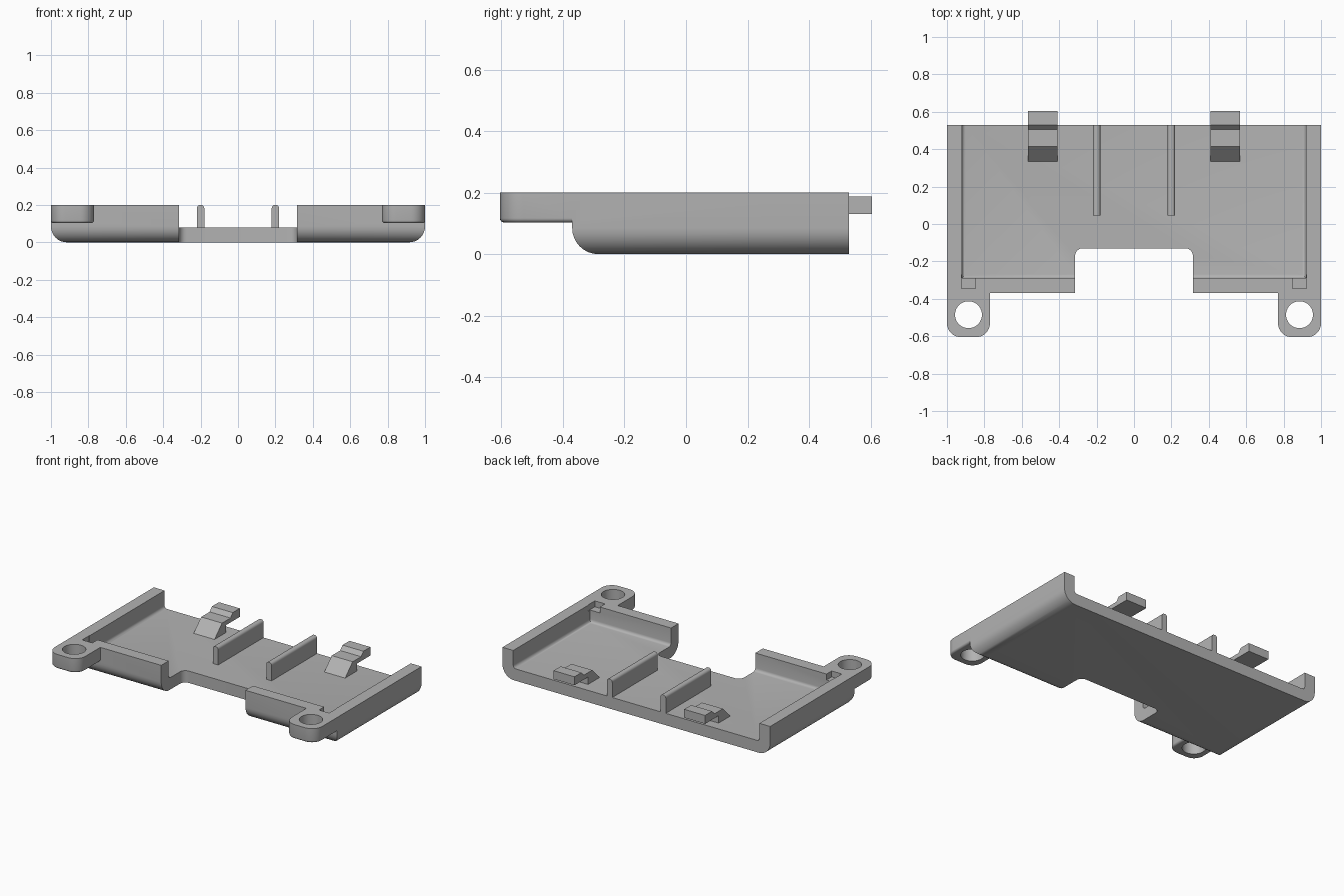
import bpy, bmesh, math
from mathutils import Vector

cube = bpy.data.objects.get("Cube")
if cube:
    bpy.data.objects.remove(cube, do_unlink=True)

grey = bpy.data.materials.new("plain_grey")
grey.use_nodes = True
colour = (0.45, 0.45, 0.45, 1)
grey.diffuse_color = colour
grey.node_tree.nodes["Principled BSDF"].inputs["Base Color"].default_value = colour


def prism(name, outline, axis, low, high, round_edge=None, radius=0.0, segments=4):
    """Extrude an outline along x or z; optionally round the edges chosen by a rule."""
    bm = bmesh.new()
    place = (lambda a, b, c: (c, a, b)) if axis == "x" else (lambda a, b, c: (a, b, c))
    face = bm.faces.new([bm.verts.new(place(a, b, low)) for a, b in outline])
    new = bmesh.ops.extrude_face_region(bm, geom=[face])["geom"]
    moved = [v for v in new if isinstance(v, bmesh.types.BMVert)]
    bmesh.ops.translate(bm, verts=moved, vec=Vector(place(0, 0, high - low)))
    bmesh.ops.recalc_face_normals(bm, faces=bm.faces)
    if round_edge:
        edges = [e for e in bm.edges if round_edge(e.verts[0].co, e.verts[1].co)]
        bmesh.ops.bevel(bm, geom=edges, offset=radius, segments=segments,
                        profile=0.5, affect="EDGES")
    mesh = bpy.data.meshes.new(name)
    bm.to_mesh(mesh)
    bm.free()
    mesh.materials.append(grey)
    obj = bpy.data.objects.new(name, mesh)
    bpy.context.collection.objects.link(obj)
    return obj


def rect(x0, x1, y0, y1):
    return [(x0, y0), (x1, y0), (x1, y1), (x0, y1)]


def arc(cx, cy, r, start, end, steps):
    angles = [math.radians(start + (end - start) * i / steps) for i in range(steps + 1)]
    return [(cx + r * math.cos(a), cy + r * math.sin(a)) for a in angles]


def combine(target, tool, operation):
    mod = target.modifiers.new(operation, "BOOLEAN")
    mod.operation, mod.solver, mod.object = operation, "EXACT", tool
    bpy.context.view_layer.objects.active = target
    bpy.ops.object.modifier_apply(modifier=mod.name)
    bpy.data.objects.remove(tool, do_unlink=True)


def smooth(obj):
    bpy.ops.object.select_all(action="DESELECT")
    obj.select_set(True)
    bpy.context.view_layer.objects.active = obj
    bpy.ops.object.shade_smooth_by_angle(angle=math.radians(30))


def low_rim(z, back):
    """Rule for the bottom edges, leaving out the one at the back."""
    return lambda a, b: max(a.z, b.z) < z and min(a.y, b.y) < back


FRONT, BACK, TOP, FLOOR = -0.37, 0.53, 0.2, 0.08

# Tray shell with rounded bottom edges, hollowed and open at the back
tray = prism("tray", rect(-1, 1, FRONT, BACK), "z", 0, TOP, low_rim(0.01, 0.5), 0.085, 8)
cavity = prism("cavity", rect(-0.92, 0.92, -0.29, 0.7), "z", FLOOR, 0.4,
               low_rim(0.09, 0.6), 0.02)
combine(tray, cavity, "DIFFERENCE")

# Front opening with rounded inner corners
opening = [(-0.315, -0.6), (0.315, -0.6)]
opening += arc(0.275, -0.17, 0.04, 0, 90, 6) + arc(-0.275, -0.17, 0.04, 90, 180, 6)
combine(tray, prism("opening", opening, "z", -0.2, 0.5), "DIFFERENCE")

# Screw lugs with holes, and the shallow pockets behind them
for s in (-1, 1):
    cx = s * 0.885
    lug = [(cx + 0.115, -0.33), (cx - 0.115, -0.33)]
    lug += arc(cx - 0.04, -0.53, 0.075, 180, 270, 8) + arc(cx + 0.04, -0.53, 0.075, 270, 360, 8)
    combine(tray, prism("lug", lug, "z", 0.103, TOP, low_rim(0.11, -0.34), 0.014), "UNION")
    hole = arc(cx, -0.485, 0.072, 0, 360, 40)[:-1]
    combine(tray, prism("hole", hole, "z", 0, 0.4), "DIFFERENCE")
    pocket = rect(cx - 0.038, cx + 0.038, -0.345, -0.27)
    combine(tray, prism("pocket", pocket, "z", 0.16, 0.4), "DIFFERENCE")
smooth(tray)

# Divider ribs and snap clips, one of each per side
clip = [(0.335, 0.075), (0.335, FLOOR), (0.415, 0.16), (0.505, 0.16), (0.53, 0.187),
        (0.605, 0.187), (0.605, 0.13), (0.46, 0.13), (0.46, 0.075)]
for side, s in (("right", -1), ("left", 1)):
    x = s * 0.2
    rib = prism(side + "_rib", rect(x - 0.02, x + 0.02, 0.045, BACK), "z", 0.07, TOP,
                lambda a, b: min(a.z, b.z) > 0.19 and abs(a.y - b.y) > 0.1, 0.018, 5)
    smooth(rib)
    x = s * 0.488
    prism(side + "_clip", clip, "x", x - 0.078, x + 0.078)
